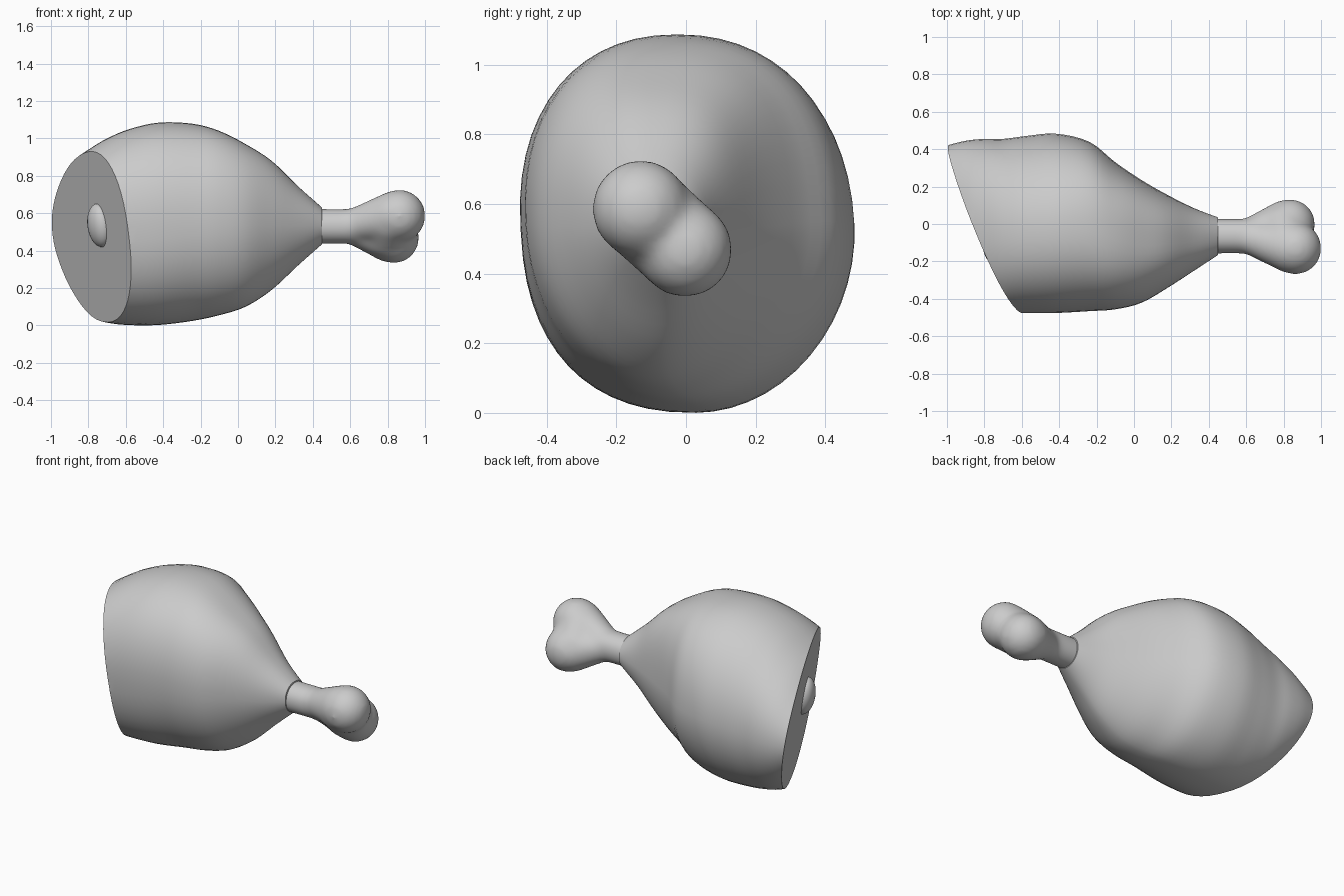
import bpy, bmesh, math
from mathutils import Vector, Matrix

if "Cube" in bpy.data.objects:
    bpy.data.objects.remove(bpy.data.objects["Cube"])


def finish(bm, name, angle=40):
    bmesh.ops.recalc_face_normals(bm, faces=bm.faces)
    mesh = bpy.data.meshes.new(name)
    bm.to_mesh(mesh)
    bm.free()
    ob = bpy.data.objects.new(name, mesh)
    bpy.context.collection.objects.link(ob)
    bpy.ops.object.select_all(action='DESELECT')
    ob.select_set(True)
    bpy.context.view_layer.objects.active = ob
    bpy.ops.object.shade_smooth_by_angle(angle=math.radians(angle))
    return ob


def spline(pts, steps):
    out = []
    for i in range(len(pts) - 1):
        p = [pts[max(0, min(len(pts) - 1, i + k))] for k in (-1, 0, 1, 2)]
        for s in range(steps):
            t = s / steps
            out.append([0.5 * (2 * b + (c - a) * t + (2 * a - 5 * b + 4 * c - d) * t * t
                               + (3 * b - a - 3 * c + d) * t ** 3) for a, b, c, d in zip(*p)])
    out.append(list(pts[-1]))
    return out


def signed_pow(v, e):
    return math.copysign(abs(v) ** e, v)


# Meat: lofted sections (x, y min, y max, z min, z max,
#       squareness of the upper back, lower back and lower front quarters)
SECTIONS = [
    (-1.10, -.47, .39, .22, .70, 2.1, 2.0, 2.3), (-1.0, -.475, .42, .18, .78, 2.1, 2.0, 2.3),
    (-.90, -.475, .445, .10, .87, 2.1, 2.0, 2.3), (-.80, -.475, .455, .045, .94, 2.1, 2.0, 2.4),
    (-.70, -.475, .455, .015, 1.0, 2.1, 2.0, 2.4), (-.58, -.475, .47, .002, 1.05, 2.1, 1.95, 2.4),
    (-.42, -.475, .483, .003, 1.085, 2.15, 1.9, 2.35), (-.24, -.465, .44, .025, 1.078, 2.4, 1.8, 2.2),
    (-.10, -.455, .33, .055, 1.04, 2.8, 1.75, 2.1), (.04, -.42, .235, .10, .97, 3.1, 1.75, 2.0),
    (.18, -.34, .155, .19, .88, 2.9, 1.75, 1.9), (.32, -.25, .085, .32, .745, 2.4, 1.8, 1.9),
    (.45, -.165, .035, .435, .63, 2.0, 2.0, 2.0)]
SEG = 56
LEAN = .05
bm = bmesh.new()
rings = []
for x, y0, y1, z0, z1, back_up, back_low, front_low in spline(SECTIONS, 4):
    ring = []
    for i in range(SEG):
        a = 2 * math.pi * i / SEG
        c, s = math.cos(a), math.sin(a)
        if c > 0:
            e = 2 / (back_up if s > 0 else back_low)
        else:
            e = 2 / (2.2 if s > 0 else front_low)
        dz = (z1 - z0) / 2 * signed_pow(s, e)
        y = (y0 + y1) / 2 + (y1 - y0) / 2 * signed_pow(c, e) - LEAN * dz
        ring.append(bm.verts.new((x, y, (z0 + z1) / 2 + dz)))
    rings.append(ring)
for a, b in zip(rings, rings[1:]):
    for i in range(SEG):
        j = (i + 1) % SEG
        bm.faces.new((a[i], a[j], b[j], b[i]))
bm.faces.new(rings[-1])

# Slanted flat cut at the thick end
normal = Vector((1, .455, .16)).normalized()
geom = bm.verts[:] + bm.edges[:] + bm.faces[:]
bmesh.ops.bisect_plane(bm, geom=geom, plane_co=(-.80, 0, .49), plane_no=normal, clear_inner=True)
bmesh.ops.contextual_create(bm, geom=[e for e in bm.edges if e.is_boundary])
finish(bm, "meat")


# Bone: tapered shaft that forks into two knuckles, fused by remeshing
def tapered(bm, p, q, r0, r1):
    p, q = Vector(p), Vector(q)
    rot = (q - p).to_track_quat('Z', 'Y').to_matrix().to_4x4()
    bmesh.ops.create_cone(bm, cap_ends=True, segments=32, radius1=r0, radius2=r1,
                          depth=(q - p).length, matrix=Matrix.Translation((p + q) / 2) @ rot)


bm = bmesh.new()
KNUCKLES = [(Vector((.863, -.130, .586)), .141), (Vector((.832, -.003, .469)), .138)]
tapered(bm, (.30, -.065, .53), (.68, -.065, .53), .096, .094)
for knuckle, r in KNUCKLES:
    tapered(bm, (.58, -.065, .53), knuckle - Vector((.03, 0, 0)), .08, r - .007)
    bmesh.ops.create_uvsphere(bm, u_segments=32, v_segments=20, radius=r,
                              matrix=Matrix.Translation(knuckle))
# Web between the knuckles
back = Vector((.04, 0, 0))
tapered(bm, KNUCKLES[0][0] - back, KNUCKLES[1][0] - back, .138, .136)
bone = finish(bm, "bone")
remesh = bone.modifiers.new("fuse", 'REMESH')
remesh.mode = 'VOXEL'
remesh.voxel_size = .015
remesh.use_smooth_shade = True
smooth = bone.modifiers.new("soften", 'SMOOTH')
smooth.factor = .5
smooth.iterations = 24

# Rounded bone end showing in the cut face
bm = bmesh.new()
turn = Matrix.Rotation(math.atan2(.455, 1), 4, 'Z') @ Matrix.Rotation(-.15, 4, 'Y')
bmesh.ops.create_uvsphere(bm, u_segments=32, v_segments=20, radius=1,
                          matrix=Matrix.Translation((-.74, -.145, .535)) @ turn
                          @ Matrix.Diagonal((.06, .085, .117, 1)))
finish(bm, "bone_stub")
